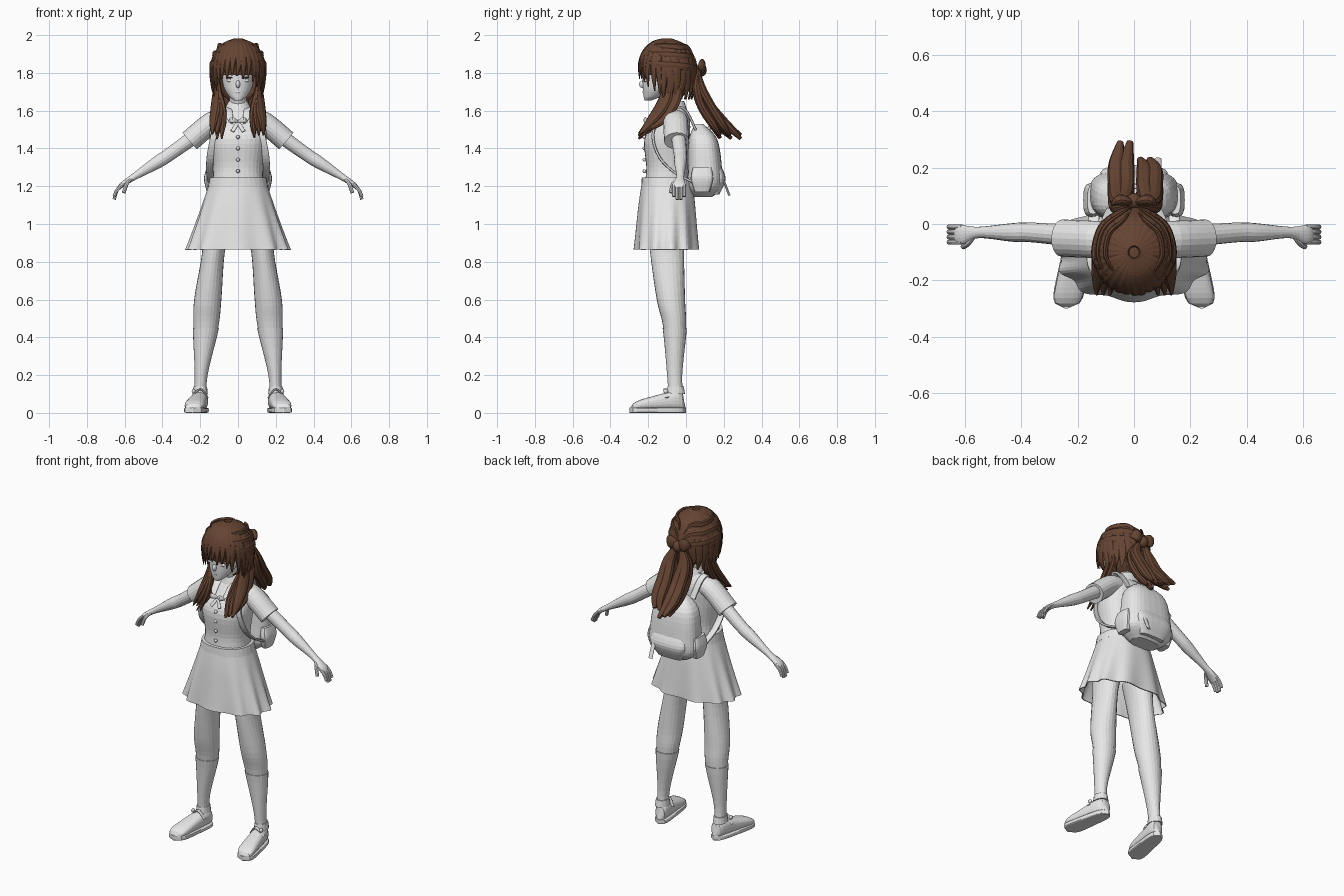
import bpy, bmesh, random
from math import sin, cos, pi, radians, copysign
from mathutils import Vector

random.seed(4)
if "Cube" in bpy.data.objects:
    bpy.data.objects.remove(bpy.data.objects["Cube"])


def material(name, rgb):
    mat = bpy.data.materials.new(name)
    mat.use_nodes = True
    mat.diffuse_color = (*rgb, 1)
    mat.node_tree.nodes["Principled BSDF"].inputs["Base Color"].default_value = (*rgb, 1)
    return mat


GREY = material("plain grey", (0.8, 0.8, 0.8))
BROWN = material("hair brown", (0.13, 0.058, 0.032))
LEVEL = (Vector((1, 0, 0)), Vector((0, 1, 0)))
UPRIGHT = (Vector((1, 0, 0)), Vector((0, 0, 1)))
ACROSS, ALONG, UP = (1, 0, 0), (0, 1, 0), (0, 0, 1)
parts = []


def finish(name, bm, mat):
    bmesh.ops.recalc_face_normals(bm, faces=bm.faces)
    mesh = bpy.data.meshes.new(name)
    bm.to_mesh(mesh)
    bm.free()
    mesh.materials.append(mat)
    part = bpy.data.objects.new(name, mesh)
    bpy.context.collection.objects.link(part)
    parts.append(part)
    return part


def ring(z, wide, deep, x=0, y=-.1):
    """One cross-section: centre, half width and half depth."""
    return (x, y, z, wide, deep)


def even(f):
    return 1


def leaf(f):
    return sin(pi * (.15 + .8 * f))


def band(points, wide, thick, shape=even):
    """Cross-sections along points, sized by a rule."""
    last = len(points) - 1
    return [(*p, wide * shape(i / last), thick * shape(i / last)) for i, p in enumerate(points)]


def smooth_path(rows, steps=5):
    """Catmull-Rom through cross-sections."""
    out = []
    last = len(rows) - 1
    for i in range(last):
        near = [rows[max(0, min(last, i + k))] for k in (-1, 0, 1, 2)]
        for j in range(steps):
            t = j / steps
            out.append([(2*q + (r-p)*t + (2*p-5*q+4*r-s)*t*t + (3*q-p-3*r+s)*t**3) / 2
                        for p, q, r, s in zip(*near)])
    return out + [list(rows[last])]


def sweep(name, mat, rows, side=ALONG, sides=16, steps=5, power=2, frame=None, mirror=1,
          caps=True, ripple=None):
    """Rounded section along a path; frame fixes the section axes."""
    rows = smooth_path(rows, steps)
    centres = [Vector((r[0] * mirror, r[1], r[2])) for r in rows]
    side = Vector((side[0] * mirror, side[1], side[2]))
    last = len(rows) - 1
    bm = bmesh.new()
    loops = []
    for i, (centre, row) in enumerate(zip(centres, rows)):
        if frame:
            u, v = frame
        else:
            tangent = (centres[min(i + 1, last)] - centres[max(i - 1, 0)]).normalized()
            u = (side - tangent * side.dot(tangent)).normalized()
            v = tangent.cross(u)
        wide, thick = max(row[3], .001), max(row[4], .001)
        loop = []
        for k in range(sides):
            angle = 2 * pi * k / sides
            grow = ripple(i / last, angle) if ripple else 1
            c, d = (copysign(abs(q) ** (2 / power), q) * grow for q in (cos(angle), sin(angle)))
            loop.append(bm.verts.new(centre + u * c * wide + v * d * thick))
        loops.append(loop)
    for low, high in zip(loops, loops[1:]):
        for k in range(sides):
            bm.faces.new((low[k], low[k-1], high[k-1], high[k]))
    if caps:
        bm.faces.new(loops[0])
        bm.faces.new(loops[last])
    return finish(name, bm, mat)


def ball(name, mat, centre, size):
    bm = bmesh.new()
    bmesh.ops.create_uvsphere(bm, u_segments=16, v_segments=10, radius=1)
    for v in bm.verts:
        v.co = Vector([c + q * r for c, q, r in zip(centre, v.co, size)])
    return finish(name, bm, mat)


# Shirt, collar, neck and head
sweep("shirt", GREY, [ring(z=1.2, wide=.14, deep=.12), ring(z=1.3, wide=.13, deep=.11),
                      ring(z=1.45, wide=.15, deep=.12), ring(z=1.55, wide=.14, deep=.09, y=-.07),
                      ring(z=1.62, wide=.06, deep=.05, y=-.06)], sides=32, power=2.3, frame=LEVEL)
sweep("collar_band", GREY, [ring(z=1.59, wide=.08, deep=.07, y=-.06),
                            ring(z=1.65, wide=.05, deep=.05, y=-.06)], sides=24, frame=LEVEL)
sweep("neck", GREY, band([(0, -.05, 1.58), (0, -.1, 1.74)], wide=.045, thick=.045))
sweep("head", GREY, [ring(z=1.655, wide=.02, deep=.02, y=-.2), ring(z=1.68, wide=.05, deep=.05, y=-.175),
                     ring(z=1.74, wide=.08, deep=.09, y=-.14), ring(z=1.88, wide=.09, deep=.11, y=-.12),
                     ring(z=1.95, wide=.05, deep=.06, y=-.12)], sides=28, frame=LEVEL)
ball("nose", GREY, (0, -.23, 1.74), (.012, .018, .02))
ball("lips", GREY, (0, -.215, 1.7), (.02, .015, .01))
for i in range(4):
    ball("button", GREY, (0, -.22, 1.46 - i * .06), (.01, .01, .01))

# Skirt with deepening folds, and its waistband
skirt = sweep("skirt", GREY, [ring(z=1.24, wide=.145, deep=.13), ring(z=1.1, wide=.19, deep=.15),
                              ring(z=.865, wide=.27, deep=.17)],
              sides=108, steps=8, power=2.2, frame=LEVEL, caps=False,
              ripple=lambda f, angle: 1 + .045 * f * f * sin(11 * angle + sin(2 * angle)))
skirt.modifiers.new("cloth", "SOLIDIFY").thickness = .006
sweep("waistband", GREY, [ring(z=1.245, wide=.15, deep=.134), ring(z=1.195, wide=.16, deep=.137)],
      sides=32, power=2.2, frame=LEVEL)


# Foot sections run from heel to toe, rounded at both ends
def foot(sole):
    rows = []
    for i in range(17):
        f = i / 16
        end = (1 - (2 * f - 1) ** 6) ** .5
        wide = (.04 + .016 * f) * end
        high = (.06 - .04 * f) * end
        x, y = .19 + .05 * f, -.3 * f
        rows.append((x, y, .014, wide + .003, .014) if sole else (x, y, high + .015, wide, high))
    return rows


for mirror, tag in ((1, "left_"), (-1, "right_")):
    # Face and collar details
    ball(tag + "eye", GREY, (mirror * .04, -.21, 1.76), (.02, .01, .01))
    ball(tag + "lash", BROWN, (mirror * .04, -.215, 1.775), (.02, .012, .004))
    sweep(tag + "collar", GREY, band([(.07, -.04, 1.62), (.06, -.13, 1.6), (.03, -.2, 1.53)],
                                     wide=.03, thick=.006, shape=leaf), side=ACROSS, mirror=mirror)
    sweep(tag + "ribbon", GREY, band([(0, -.2, 1.54), (.03, -.215, 1.55), (.05, -.2, 1.54)],
                                     wide=.016, thick=.01, shape=leaf), side=UP, mirror=mirror)
    sweep(tag + "ribbon_end", GREY, band([(0, -.2, 1.54), (.03, -.225, 1.49)], wide=.01, thick=.004),
          side=ACROSS, mirror=mirror)

    # Legs, with socks a little wider than the shin
    leg = smooth_path([ring(z=1, wide=.08, deep=.1, x=.11), ring(z=.85, wide=.06, deep=.09, x=.13),
                       ring(z=.6, wide=.072, deep=.075, x=.16, y=-.08),
                       ring(z=.45, wide=.065, deep=.06, x=.17, y=-.06),
                       ring(z=.2, wide=.03, deep=.036, x=.195, y=-.06),
                       ring(z=.05, wide=.03, deep=.036, x=.2, y=-.05)])
    sock = [(x, y, z, wide + .004, deep + .004) for x, y, z, wide, deep in leg if z < .46]
    sweep(tag + "leg", GREY, leg, sides=24, steps=1, frame=LEVEL, mirror=mirror)
    sweep(tag + "sock", GREY, sock, sides=24, steps=1, frame=LEVEL, mirror=mirror)

    # Shoes
    sweep(tag + "shoe", GREY, foot(sole=False), sides=24, steps=1, power=2.5, frame=UPRIGHT, mirror=mirror)
    sweep(tag + "sole", GREY, foot(sole=True), sides=24, steps=1, power=6, frame=UPRIGHT, mirror=mirror)
    sweep(tag + "shoe_collar", GREY, [ring(z=.1, wide=.04, deep=.05, x=.2, y=-.055),
                                      ring(z=.14, wide=.036, deep=.043, x=.2, y=-.055)],
          frame=LEVEL, mirror=mirror)
    sweep(tag + "shoe_strap", GREY, band([(.16, -.1, .08), (.2, -.11, .125), (.25, -.1, .08)],
                                         wide=.011, thick=.005), mirror=mirror)
    ball(tag + "buckle", GREY, (mirror * .235, -.107, .115), (.01, .013, .012))

    # Sleeves, arms, hands and fingers
    sweep(tag + "sleeve", GREY, band([(.07, -.06, 1.55), (.14, -.055, 1.535), (.255, -.05, 1.44)],
                                     wide=.066, thick=.058), sides=20, mirror=mirror)
    sweep(tag + "arm", GREY, [ring(x=.18, y=-.045, z=1.5, wide=.04, deep=.04),
                              ring(x=.36, y=-.03, z=1.37, wide=.035, deep=.035),
                              ring(x=.43, y=-.03, z=1.325, wide=.033, deep=.033),
                              ring(x=.55, y=-.03, z=1.25, wide=.02, deep=.018),
                              ring(x=.61, y=-.037, z=1.21, wide=.034, deep=.014),
                              ring(x=.63, y=-.037, z=1.19, wide=.028, deep=.01)], mirror=mirror)
    for i in range(4):
        y, tip = -.064 + i * .018, 1.13 if i in (1, 2) else 1.145
        sweep(tag + "finger", GREY, band([(.61, y, 1.21), (.64, y, 1.18), (.656, y, tip)],
                                         wide=.009, thick=.009), sides=8, mirror=mirror)
    sweep(tag + "thumb", GREY, band([(.57, -.045, 1.235), (.59, -.07, 1.21), (.605, -.08, 1.165)],
                                    wide=.01, thick=.01), sides=8, mirror=mirror)

    # Shoulder strap and side pocket of the backpack
    sweep(tag + "strap", GREY, band([(.08, .05, 1.5), (.1, 0, 1.6), (.11, -.06, 1.61), (.12, -.17, 1.5),
                                     (.145, -.15, 1.37), (.15, -.07, 1.28), (.14, .04, 1.22)],
                                    wide=.019, thick=.007), side=ACROSS, power=4, mirror=mirror)
    sweep(tag + "side_pocket", GREY, [ring(z=1.17, wide=.02, deep=.04, x=.145, y=.085),
                                      ring(z=1.24, wide=.03, deep=.06, x=.15, y=.085),
                                      ring(z=1.3, wide=.02, deep=.05, x=.145, y=.085)],
          frame=LEVEL, power=3, mirror=mirror)

# Backpack body, pocket, flap piping, handle and loose strap
sweep("backpack", GREY, [ring(z=1.143, wide=.09, deep=.05, y=.09), ring(z=1.2, wide=.155, deep=.09, y=.1),
                         ring(z=1.3, wide=.155, deep=.09, y=.1), ring(z=1.45, wide=.13, deep=.075, y=.09),
                         ring(z=1.53, wide=.04, deep=.02, y=.07)], sides=32, power=2.8, frame=LEVEL)
sweep("front_pocket", GREY, [ring(z=1.155, wide=.08, deep=.02, y=.155), ring(z=1.24, wide=.12, deep=.04, y=.17),
                             ring(z=1.325, wide=.09, deep=.02, y=.155)], sides=28, power=2.8, frame=LEVEL)
sweep("pack_piping", GREY, band([(-.145, .1, 1.33), (-.1, .155, 1.36), (.1, .155, 1.36), (.145, .1, 1.33)],
                                wide=.006, thick=.006), sides=8)
sweep("pack_handle", GREY, band([(-.035, .1, 1.47), (-.03, .13, 1.52), (.03, .13, 1.52), (.035, .1, 1.47)],
                                wide=.01, thick=.005), sides=8)
sweep("loose_strap", GREY, band([(.085, .18, 1.28), (.085, .23, 1.15)], wide=.013, thick=.006), side=ACROSS)


# Hair follows the skull: azimuth runs from the front, elevation up to the crown
def skull(azimuth, elevation, scale=1.0):
    a, e = radians(azimuth), radians(elevation)
    reach = cos(e) if elevation > 0 else 1 - .25 * (elevation / 90) ** 2
    return Vector((sin(a) * reach * .138, -cos(a) * reach * .148, sin(e) * .168)) * scale + Vector((0, -.1, 1.81))


def covers_face(face):
    centre = face.calc_center_median()
    return centre.z < (1.79 if centre.y < -.12 else 1.66)


# Hair cap with the face left open
bm = bmesh.new()
bmesh.ops.create_uvsphere(bm, u_segments=40, v_segments=24, radius=1)
for v in bm.verts:
    v.co = Vector((v.co.x * .134, v.co.y * .145 - .1, v.co.z * .163 + 1.81))
bmesh.ops.delete(bm, context="FACES", geom=[face for face in bm.faces if covers_face(face)])
finish("hair_cap", bm, BROWN).modifiers.new("depth", "SOLIDIFY").thickness = .008


# Strands from the crown: fringe at the front, longer round the back
def strand(name, azimuth, end, wide):
    points = [skull(azimuth + random.uniform(-3, 3), 82 + (end - 82) * i / 4, 1.01) for i in range(5)]
    sweep(name, BROWN, band(points, wide, .012, leaf), side=(cos(radians(azimuth)), sin(radians(azimuth)), 0),
          sides=8)


for azimuth in range(-84, 85, 12):
    strand("fringe_strand", azimuth, random.uniform(-14, -6) - 50 * (azimuth / 84) ** 2, wide=.024)
for azimuth in range(95, 270, 14):
    strand("back_strand", azimuth, -62, wide=.03)

for mirror, tag in ((1, "left_"), (-1, "right_")):
    # Strands gathered back to the bow
    for elevation in (45, 28, 10):
        points = [skull(azimuth, elevation + 8 - azimuth / 12, 1.05) for azimuth in (50, 85, 125, 160)]
        sweep(tag + "gathered_strand", BROWN, band(points + [Vector((0, .06, 1.82))], .025, .011, leaf),
              side=UP, sides=8, mirror=mirror)
    # Long lock sweeping forward over the shoulder
    for i in range(6):
        x, y, tip = (i % 3 - 1) * .024, (i // 3) * .05, random.uniform(1.45, 1.48)
        sweep(tag + "long_lock", BROWN, band([(.112, y - .11, 1.78), (.11, y - .1, 1.7),
              (.105 + x / 2, y - .13, 1.62), (.105 + x, y - .19, 1.54), (.11 + x, -.25, tip)],
              wide=.04, thick=.02, shape=leaf), side=(.5, .8, 0), sides=10, mirror=mirror)
    # Hair bow loop
    sweep(tag + "bow_loop", BROWN, band([(0, .075, 1.82), (.05, .085, 1.835), (.08, .065, 1.825)],
                                        wide=.04, thick=.02, shape=leaf), side=UP, mirror=mirror)
ball("bow_knot", BROWN, (0, .08, 1.815), (.03, .03, .035))

# Two hanging tails, each a bundle of overlapping strands
for name, x, reach in (("right_tail", -.045, .05), ("left_tail", .055, -.01)):
    for i in range(4):
        dx, dy = (i % 2 - .5) * .034, (i // 2 - .5) * .05
        sweep(name, BROWN, band([(x / 3, .065, 1.81), (x + dx / 2, .07 + dy / 2, 1.72), (x + dx, .11 + dy, 1.62),
              (x + dx, .17 + dy + reach / 3, 1.53), (x * .7 + dx, .215 + dy + reach, random.uniform(1.45, 1.48))],
              wide=.03, thick=.025, shape=lambda f: 1 - .6 * (2 * f - 1) ** 4), side=ACROSS, sides=10)

# Smooth shading with sharp edges kept
for part in bpy.context.view_layer.objects:
    part.select_set(part in parts)
bpy.context.view_layer.objects.active = parts[0]
bpy.ops.object.shade_smooth_by_angle(angle=radians(45))
